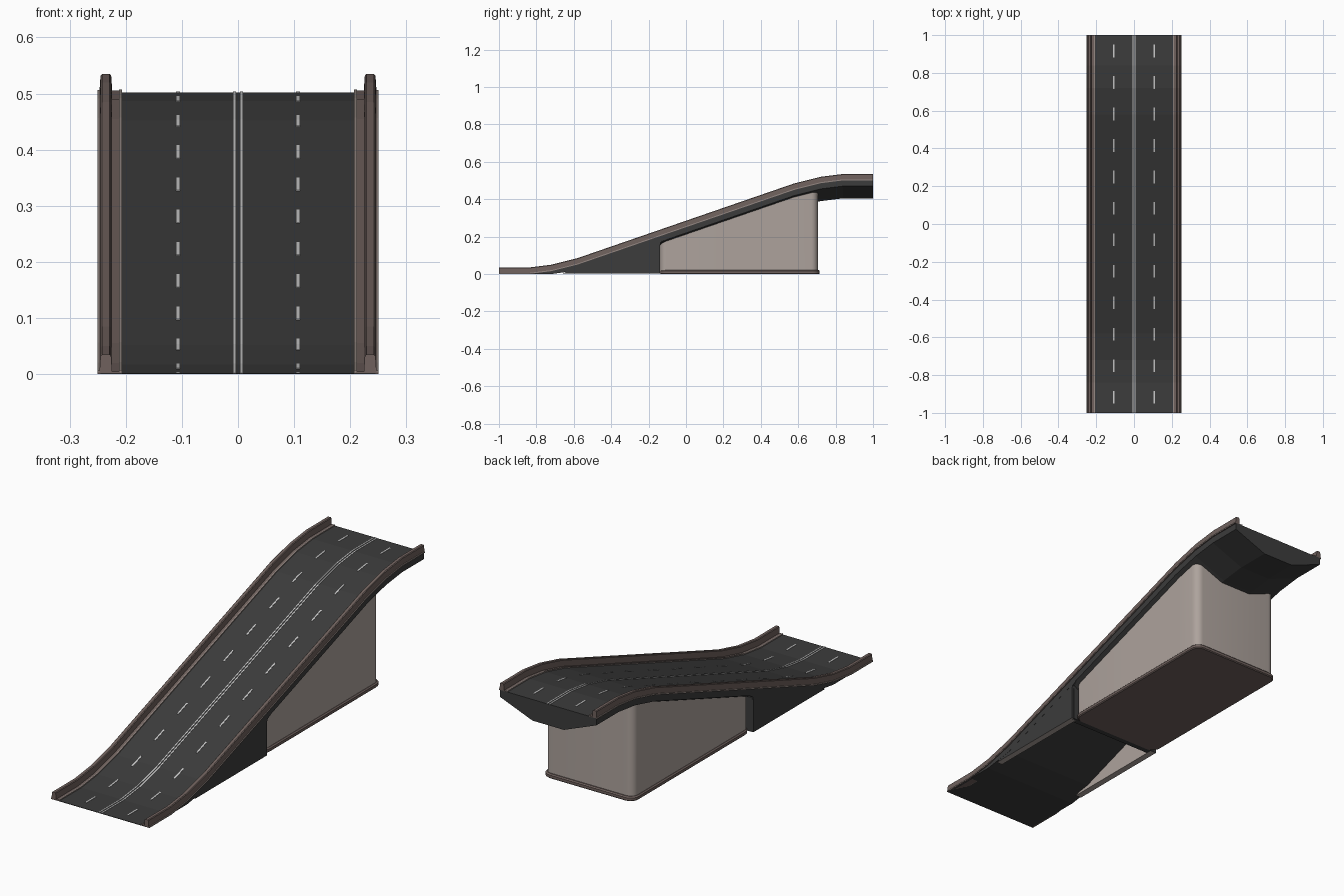
import bpy, bmesh, math
from mathutils import Vector

cube = bpy.data.objects.get("Cube")
if cube:
    bpy.data.objects.remove(cube, do_unlink=True)


def material(name, rgb):
    m = bpy.data.materials.new(name)
    m.use_nodes = True
    m.diffuse_color = (*rgb, 1)
    m.node_tree.nodes["Principled BSDF"].inputs["Base Color"].default_value = (*rgb, 1)
    return m


ASPHALT = material("dark asphalt", (0.045, 0.045, 0.045))
BROWN = material("brown barrier", (0.16, 0.12, 0.11))
CONCRETE = material("pale concrete", (0.42, 0.365, 0.335))
TRIM = material("light trim", (0.30, 0.25, 0.23))
PAINT = material("white paint", (0.6, 0.6, 0.6))

# Road centreline as (y, z) stations
ROAD = [(-1, 0), (-0.84, 0), (-0.72, 0.015), (-0.58, 0.05),
        (0.58, 0.45), (0.72, 0.485), (0.84, 0.5), (1, 0.5)]


def road_z(y):
    for (ya, za), (yb, zb) in zip(ROAD, ROAD[1:]):
        if y <= yb:
            return za + (zb - za) * (y - ya) / (yb - ya)
    return ROAD[-1][1]


def finish(name, bm, mats):
    bmesh.ops.recalc_face_normals(bm, faces=bm.faces[:])
    me = bpy.data.meshes.new(name)
    bm.to_mesh(me)
    bm.free()
    for m in mats:
        me.materials.append(m)
    ob = bpy.data.objects.new(name, me)
    bpy.context.collection.objects.link(ob)
    return ob


def loft(name, rings, mats):
    """Skin a list of closed rings and cap both ends."""
    bm = bmesh.new()
    rows = [[bm.verts.new(p) for p in ring] for ring in rings]
    for a, b in zip(rows, rows[1:]):
        for i in range(len(a)):
            j = (i + 1) % len(a)
            bm.faces.new((a[i], a[j], b[j], b[i]))
    bm.faces.new(rows[0])
    bm.faces.new(rows[-1])
    return finish(name, bm, mats)


def sweep(name, profile, mat, y0=-1, y1=1):
    """Carry an (x, height) profile along the road between y0 and y1."""
    ys = [y0] + [y for y, _ in ROAD if y0 < y < y1] + [y1]
    rings = [[(x, y, max(0, road_z(y) + h)) for x, h in profile] for y in ys]
    return loft(name, rings, [mat])


def strip(name, x, width, y0=-1, y1=1):
    a, b = x - width / 2, x + width / 2
    return sweep(name, [(a, 0.001), (b, 0.001), (b, 0.0035), (a, 0.0035)], PAINT, y0, y1)


# Deck: flat slab on the approach, tapered belly on the raised span
W, JOIN = 0.245, -0.14
sweep("approach_deck", [(-W, 0.002), (W, 0.002), (W, -0.03), (-W, -0.03)], ASPHALT, -1, JOIN)
sweep("span_deck", [(-W, 0.002), (W, 0.002), (W, -0.03), (0.08, -0.095),
                    (-0.08, -0.095), (-W, -0.03)], ASPHALT, JOIN, 1)

# Painted lane markings
for side, s in (("left", 1), ("right", -1)):
    strip(side + "_centre_line", s * 0.006, 0.005)
    for k in range(12):
        mid = -0.917 + k / 6
        strip(f"{side}_lane_dash_{k + 1}", s * 0.107, 0.007, mid - 0.034, mid + 0.034)

# Edge barriers, kerbs and the walls that close the sides of the approach
BARRIER = [(0.224, 0.003), (0.226, 0.032), (0.229, 0.035),
           (0.242, 0.035), (0.245, 0.032), (0.247, 0.003)]
LEDGE = [(0.209, 0), (0.209, 0.005), (0.25, 0.005), (0.25, 0)]
KERB = [(0.207, 0), (0.207, 0.007), (0.212, 0.007), (0.212, 0)]
LIP = [(0.247, 0.001), (0.247, 0.006), (0.2505, 0.006), (0.2505, 0.001)]
WALL = [(-0.66, 0.003), (JOIN, 0.003), (JOIN, 0.15), (-0.135, 0.168),
        (-0.105, 0.183), (-0.105, 0.195), (-0.58, 0.035)]
for side, s in (("left", 1), ("right", -1)):
    for part, prof, mat in (("barrier", BARRIER, BROWN), ("ledge", LEDGE, BROWN),
                            ("kerb", KERB, TRIM), ("outer_lip", LIP, TRIM)):
        sweep(f"{side}_{part}", [(s * x, h) for x, h in prof], mat)
    wall = loft(side + "_approach_wall",
                [[(s * x, y, z) for y, z in WALL] for x in (0.215, 0.2445)],
                [ASPHALT, CONCRETE])
    # Inner and bottom faces are bare concrete
    for f in wall.data.polygons:
        if f.normal.x * s < -0.9 or f.normal.z < -0.9:
            f.material_index = 1


def rounded_plan(half_x, y0, y1, r, extra=()):
    """Plan outline with round corners, plus extra points on the long sides."""
    pts = []
    for cx, cy, start in ((half_x - r, y1 - r, 0), (r - half_x, y1 - r, 90),
                          (r - half_x, y0 + r, 180), (half_x - r, y0 + r, 270)):
        for i in range(7):
            a = math.radians(start + 15 * i)
            pts.append((cx + r * math.cos(a), cy + r * math.sin(a)))
        if start == 90:
            pts += [(-half_x, y) for y in reversed(extra)]
    return pts + [(half_x, y) for y in extra]


def shade(ob):
    bpy.ops.object.select_all(action="DESELECT")
    ob.select_set(True)
    bpy.context.view_layer.objects.active = ob
    bpy.ops.object.shade_smooth_by_angle(angle=math.radians(35))


# Support pier reaching up into the deck
plan = rounded_plan(0.225, JOIN, 0.705, 0.035, (0.2, 0.58))
shade(loft("support_pier", [[(x, y, 0.01) for x, y in plan],
                            [(x, y, road_z(y) - 0.02) for x, y in plan]], [CONCRETE]))

# Plinth with a softened edge
rings = []
for inset, z in ((0.004, 0), (0, 0.004), (0, 0.016), (0.005, 0.021)):
    rings.append([(x, y, z) for x, y in
                  rounded_plan(0.232 - inset, JOIN + inset, 0.715 - inset, 0.04)])
shade(loft("pier_plinth", rings, [BROWN]))

# Bulkhead closing the hollow approach
loft("approach_bulkhead", [[(x, y, z) for x, y in ((-0.235, -0.165), (0.235, -0.165),
                                                   (0.235, -0.138), (-0.235, -0.138))]
                           for z in (0.003, 0.165)], [ASPHALT])
